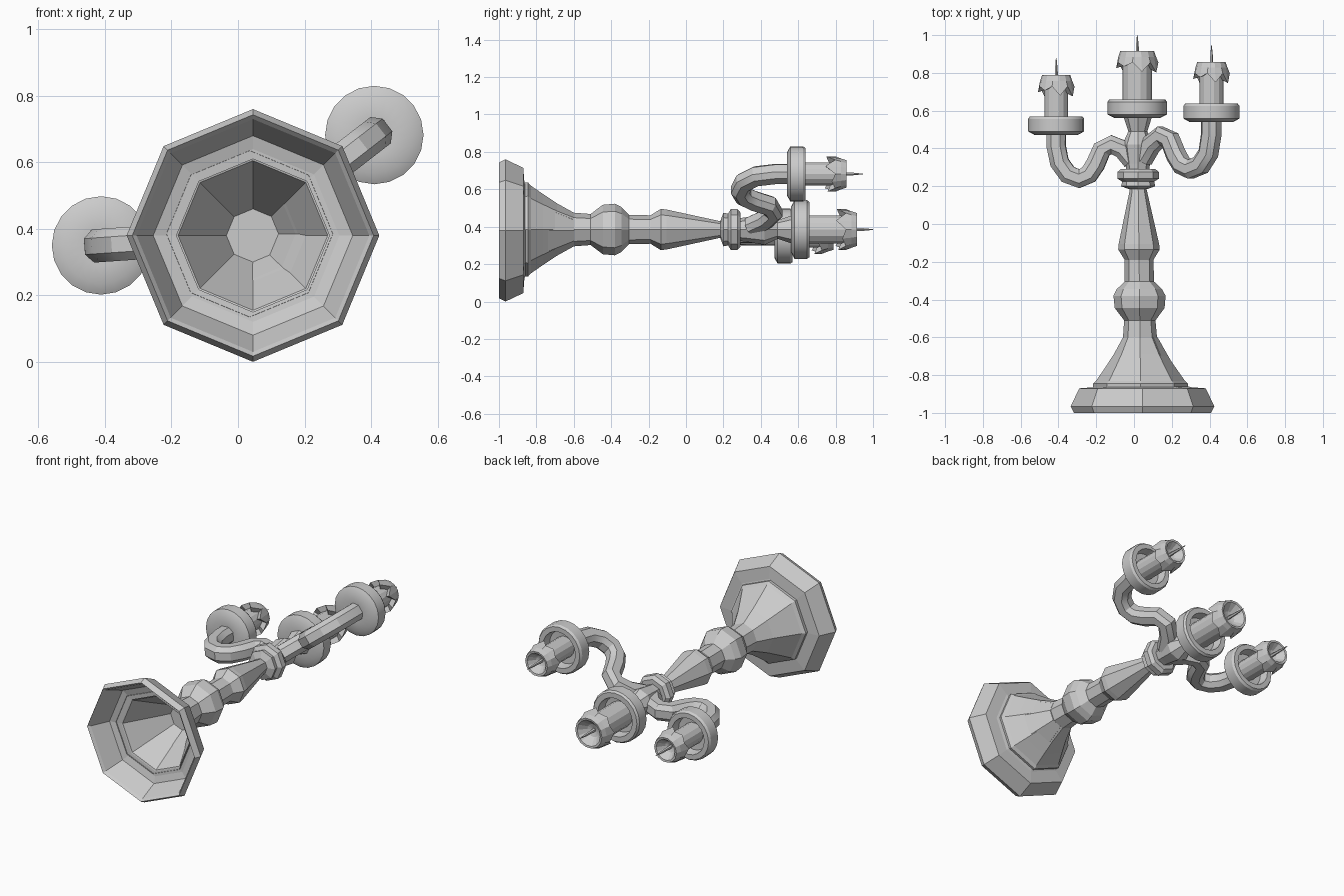
import bpy, bmesh
from math import sin, cos, pi, radians, atan2, hypot
from mathutils import Vector

if "Cube" in bpy.data.objects:
    bpy.data.objects.remove(bpy.data.objects["Cube"])

CZ = 0.38  # height of the lying stem axis


def finish(name, bm, smooth=None):
    bmesh.ops.remove_doubles(bm, verts=bm.verts, dist=1e-5)
    bmesh.ops.recalc_face_normals(bm, faces=bm.faces)
    me = bpy.data.meshes.new(name)
    bm.to_mesh(me)
    bm.free()
    ob = bpy.data.objects.new(name, me)
    bpy.context.collection.objects.link(ob)
    if smooth:
        bpy.ops.object.select_all(action='DESELECT')
        ob.select_set(True)
        bpy.context.view_layer.objects.active = ob
        bpy.ops.object.shade_smooth_by_angle(angle=radians(smooth))
    return ob


def bridge(bm, rings):
    for a, b in zip(rings, rings[1:]):
        n = len(a)
        for i in range(n):
            j = (i + 1) % n
            bm.faces.new((a[i], a[j], b[j], b[i]))


def lathe(name, profile, x, z, sides=8, x_end=None, cap=(True, True), smooth=None):
    """Profile entries are (radius, y, optional zigzag) turned about the y axis."""
    bm = bmesh.new()
    y0, y1 = profile[0][1], profile[-1][1]
    rings = []
    for p in profile:
        r, y = p[0], p[1]
        zig = p[2] if len(p) > 2 else 0
        cx = x if x_end is None else x + (x_end - x) * (y - y0) / (y1 - y0)
        rings.append([bm.verts.new((cx + r * cos(2 * pi * i / sides),
                                    y - zig * (i % 2) * (1 + 0.5 * sin(i * 2.3)),
                                    z + r * sin(2 * pi * i / sides))) for i in range(sides)])
    bridge(bm, rings)
    if cap[0]:
        bm.faces.new(rings[0])
    if cap[1]:
        bm.faces.new(rings[-1])
    return finish(name, bm, smooth)


def candle_set(tag, x, z, y_cup, y_top, y_wick, rc, r_cup):
    # drip dish
    lathe(tag + "_drip_dish", [(0.06, y_cup), (r_cup * 0.78, y_cup), (r_cup, y_cup + 0.018),
                               (r_cup, y_cup + 0.085), (r_cup * 0.94, y_cup + 0.098),
                               (r_cup * 0.74, y_cup + 0.098), (r_cup * 0.68, y_cup + 0.045),
                               (0.03, y_cup + 0.04)], x, z, 20, smooth=30)
    # candle with melted skirt and hollow top
    lathe(tag + "_candle", [(rc, y_cup + 0.03), (rc, y_top - 0.055, 0.03), (rc + 0.034, y_top - 0.06, 0.038),
                            (rc + 0.022, y_top - 0.03), (rc + 0.012, y_top), (rc, y_top - 0.002),
                            (rc * 0.5, y_top - 0.045), (0.008, y_top - 0.055)], x, z, 14)
    # wick
    lathe(tag + "_wick", [(0.011, y_top - 0.06), (0.008, y_top + 0.03), (0.002, y_wick)], x, z, 5)


def arm(name, path, angle, origin_x):
    """Sweep a chamfered square along a path given as (distance out, y)."""
    w, c = 0.05, 0.024
    section = [(w, c), (c, w), (-c, w), (-w, c), (-w, -c), (-c, -w), (c, -w), (w, -c)]
    out = Vector((cos(angle), 0, sin(angle)))
    side = Vector((-sin(angle), 0, cos(angle)))
    up = Vector((0, 1, 0))
    pts = [Vector((origin_x, 0, CZ)) + out * u + up * y for u, y in path]
    bm = bmesh.new()
    rings = []
    for i, p in enumerate(pts):
        t = (pts[min(i + 1, len(pts) - 1)] - pts[max(i - 1, 0)]).normalized()
        nrm = t.cross(side).normalized()
        rings.append([bm.verts.new(p + nrm * a + side * b) for a, b in section])
    bridge(bm, rings)
    bm.faces.new(rings[0])
    bm.faces.new(rings[-1])
    finish(name, bm, 25)


# hollow octagonal base, open underneath
lathe("base", [(0.08, -0.6), (0.225, -0.855), (0.30, -0.875), (0.35, -0.985), (0.363, -1.0),
               (0.38, -0.965), (0.335, -0.87), (0.23, -0.862)], 0.045, CZ, cap=(True, False))

# turned stem
lathe("stem", [(0.25, -0.87), (0.252, -0.845), (0.235, -0.83), (0.19, -0.765), (0.14, -0.69), (0.09, -0.60),
               (0.083, -0.51), (0.132, -0.445), (0.138, -0.38), (0.12, -0.345), (0.078, -0.305),
               (0.076, -0.19), (0.11, -0.135), (0.107, -0.105), (0.045, 0.18), (0.045, 0.22)],
      0.035, CZ + 0.005, x_end=0.022, cap=(False, True))

# collar
lathe("collar", [(0.05, 0.185), (0.09, 0.2), (0.085, 0.225), (0.11, 0.24), (0.11, 0.275), (0.09, 0.292),
                 (0.05, 0.292)], 0.022, CZ + 0.005)

# central holder where the arms meet
lathe("hub", [(0.06, 0.28), (0.065, 0.32), (0.082, 0.42), (0.05, 0.49), (0.078, 0.575)],
      0.02, CZ + 0.005)
candle_set("centre", 0.017, CZ + 0.005, 0.562, 0.915, 1.0, 0.078, 0.157)

# two S-shaped arms with their candles: end x, end z, dish y, candle top, wick tip, dip shift
base_path = [(0.03, 0.335), (0.08, 0.395), (0.14, 0.42), (0.19, 0.395), (0.225, 0.315), (0.26, 0.262),
             (0.31, 0.24), (0.37, 0.262), (0.415, 0.325)]
for tag, ex, ez, yc, yt, yw, lift in (("left", -0.412, 0.35, 0.472, 0.788, 0.88, 0.0),
                                      ("right", 0.41, 0.682, 0.54, 0.858, 0.945, 0.05)):
    dx, dz = ex - 0.02, ez - CZ
    reach = hypot(dx, dz)
    path = [(u * reach / 0.433, y + lift * min(1, u / 0.15)) for u, y in base_path]
    path += [(reach, yc - 0.06), (reach, yc + 0.02)]
    arm(tag + "_arm", path, atan2(dz, dx), 0.02)
    candle_set(tag, ex, ez, yc, yt, yw, 0.063, 0.148)
